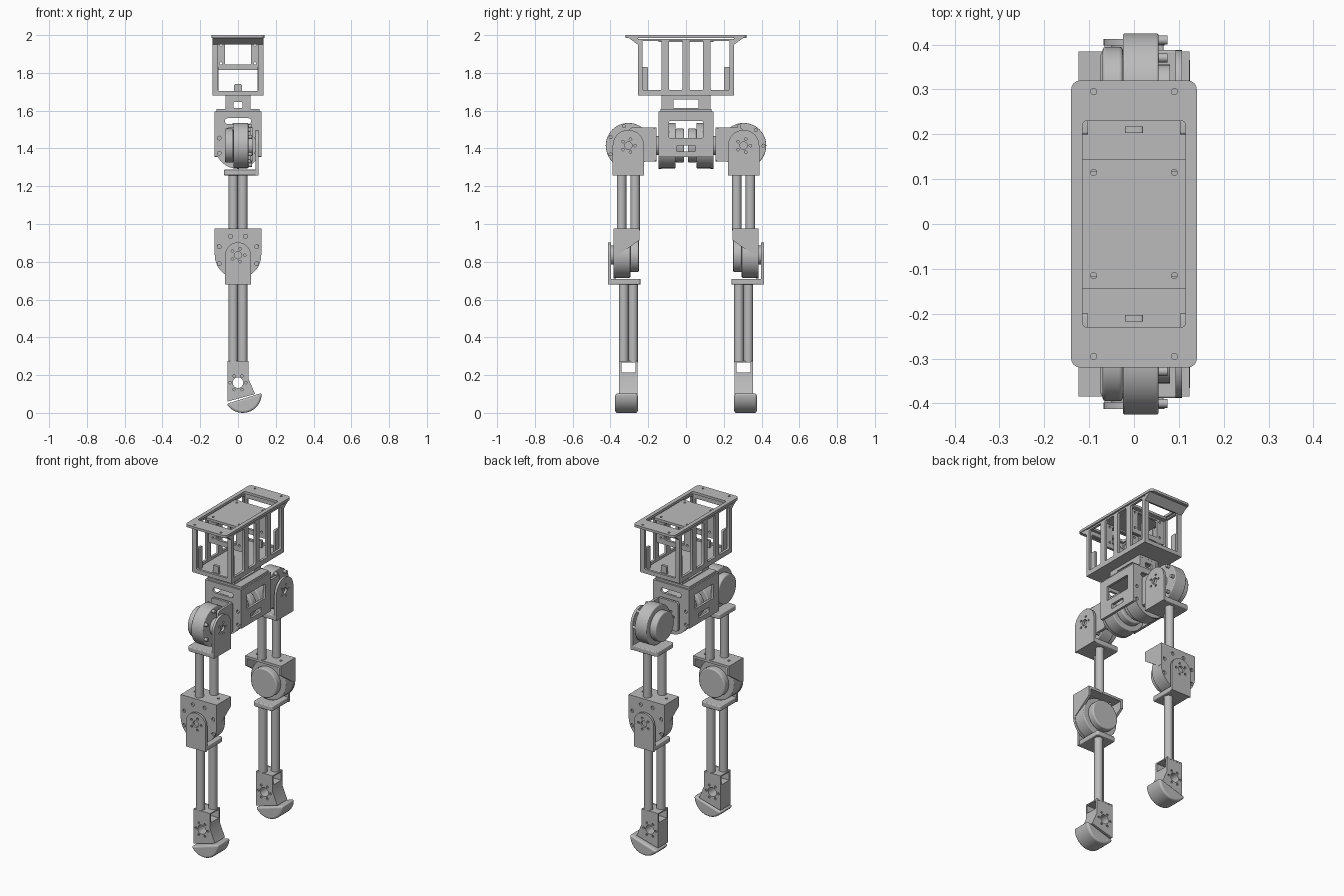
import bpy, bmesh
from math import cos, sin, pi
from mathutils import Matrix, Vector

if "Cube" in bpy.data.objects:
    bpy.data.objects.remove(bpy.data.objects["Cube"])

# Shared dimensions
SHEET = 0.015
HIP, KNEE, ANKLE = 1.415, 0.835, 0.16
LEG = 0.305
MOTOR, CAP, HUB = 0.12, 0.09, 0.05
TUBE = 0.025
CAGE, CAGE_HALF = 1.83, 0.15
LONG, WIDE = 0.255, 0.135
SIDES = (-1, 1)

grey = bpy.data.materials.new("plain_grey")
grey.use_nodes = True
grey.diffuse_color = (0.5, 0.5, 0.5, 1)
shader = grey.node_tree.nodes["Principled BSDF"]
shader.inputs["Base Color"].default_value = grey.diffuse_color

# Drawing plane for each extrusion direction
FRAMES = {
    "x": Matrix(((0, 0, 1), (1, 0, 0), (0, 1, 0))).to_4x4(),
    "y": Matrix(((1, 0, 0), (0, 0, -1), (0, 1, 0))).to_4x4(),
    "z": Matrix.Identity(4),
}


def arc(u, v, radius, start, end, steps=16):
    angles = [start + (end - start) * i / steps for i in range(steps + 1)]
    return [(u + radius * cos(a), v + radius * sin(a)) for a in angles]


def circle(u, v, radius, steps=12):
    return arc(u, v, radius, 0, 2 * pi, steps)[:-1]


def rect(u, v, half_u, half_v, radius=0.005):
    """Rounded rectangle around a centre."""
    quarter = pi / 2
    points = []
    for k, (su, sv) in enumerate(((1, 1), (-1, 1), (-1, -1), (1, -1))):
        points += arc(u + su * (half_u - radius), v + sv * (half_v - radius),
                      radius, k * quarter, (k + 1) * quarter, 4)
    return points


def tongue(u, v, radius, end):
    """Half disc continued by a straight tab up or down to a given height."""
    start = pi if end > v else 0
    side = radius if end > v else -radius
    return arc(u, v, radius, start, start + pi) + [(u + side, end), (u - side, end)]


def ring(u, v, radius, hole=0.007, count=6):
    return [circle(*p, hole, 8) for p in circle(u, v, radius, count)]


def grid(half_u, half_v, hole=0.007, v=0):
    return [circle(a * half_u, v + b * half_v, hole) for a in SIDES for b in SIDES]


def plate(name, axis, at, outline, holes=(), thick=SHEET, bevel=0.0):
    """Extrude a flat profile with holes, centred at a position along an axis."""
    curve = bpy.data.curves.new(name, "CURVE")
    curve.dimensions, curve.fill_mode = "2D", "BOTH"
    curve.extrude = thick / 2
    for loop in [outline, *holes]:
        spline = curve.splines.new("POLY")
        spline.points.add(len(loop) - 1)
        for point, (u, v) in zip(spline.points, loop):
            point.co = (u, v, 0, 1)
        spline.use_cyclic_u = True
    draft = bpy.data.objects.new(name, curve)
    bpy.context.collection.objects.link(draft)
    bpy.context.view_layer.update()
    graph = bpy.context.evaluated_depsgraph_get()
    mesh = bpy.data.meshes.new_from_object(draft.evaluated_get(graph))
    bpy.data.objects.remove(draft)
    offset = Vector([at if letter == axis else 0 for letter in "xyz"])
    mesh.transform(Matrix.Translation(offset) @ FRAMES[axis])
    bm = bmesh.new()
    bm.from_mesh(mesh)
    bmesh.ops.remove_doubles(bm, verts=bm.verts, dist=0.00001)
    bmesh.ops.dissolve_limit(bm, angle_limit=0.01, verts=bm.verts, edges=bm.edges)
    bmesh.ops.recalc_face_normals(bm, faces=bm.faces)
    bm.to_mesh(mesh)
    bm.free()
    mesh.materials.clear()
    mesh.materials.append(grey)
    obj = bpy.data.objects.new(name, mesh)
    bpy.context.collection.objects.link(obj)
    bpy.ops.object.select_all(action="DESELECT")
    obj.select_set(True)
    bpy.context.view_layer.objects.active = obj
    bpy.ops.object.shade_smooth_by_angle(angle=0.6)
    if bevel:
        mod = obj.modifiers.new("rounding", "BEVEL")
        mod.width, mod.segments = bevel, 4
        mod.limit_method, mod.angle_limit = "ANGLE", 1


def cylinder(name, axis, at, thick, u, v, radius, bevel=0.0):
    plate(name, axis, at, circle(u, v, radius, 48), thick=thick, bevel=bevel)


def motor(name, axis, at, facing, u, v):
    """Wide body, narrower rear cap and output hub; facing points to the hub."""
    body = 0.08
    cylinder(name, axis, at, body, u, v, MOTOR, SHEET / 3)
    cylinder(name + "_cap", axis, at - facing * (body + CAP / 2) / 2, CAP / 2, u, v, CAP, SHEET / 2)
    cylinder(name + "_hub", axis, at + facing * body / 2, HUB, u, v, HUB)


# Body cage: lid, tray, floor, slatted sides and open ends
plate("cage_lid", "z", 1.992, rect(0, 0, 0.14, 0.32, 0.02),
      [rect(0, 0, 0.115, 0.23, 0.01), *grid(0.09, 0.295)])
plate("cage_tray", "z", 1.972, rect(0, 0, 0.12, 0.145, 0.01), grid(0.09, 0.115))
plate("cage_floor", "z", CAGE - CAGE_HALF + SHEET / 2, rect(0, 0, WIDE, LONG))
slots = [rect(s * y, 1.84, half, 0.13) for s in SIDES for y, half in ((0.18, 0.05), (0.055, 0.036))]
for s in SIDES:
    plate("cage_side", "x", s * (WIDE - SHEET / 2), rect(0, CAGE, LONG, CAGE_HALF), slots)
    plate("cage_end", "y", s * (LONG - SHEET / 2), rect(0, CAGE, WIDE, CAGE_HALF),
          [rect(0, CAGE, 0.105, 0.125)])
    plate("lid_gusset", "x", 0,
          [(s * LONG, 1.95), (s * LONG, 1.99), (s * 0.31, 1.99)], thick=2 * WIDE)
    plate("tray_support", "y", s * 0.11, rect(0, 1.89, 0.12, 0.075),
          [rect(0, 1.9, 0.07, 0.055), *grid(CAP, HUB, v=1.9)])
    plate("floor_tab", "y", s * 0.21, rect(0, 1.71, 0.02, 0.03))
    for x in SIDES:
        plate("corner_post", "x", x * 0.11, rect(s * 0.22, 1.76, 0.02, 0.07))

# Neck between cage and hip box
plate("neck_base", "z", 1.6, rect(0, 0, 0.115, WIDE))
plate("neck_top", "z", 1.675, rect(0, 0, 0.065, 0.13))
for s in SIDES:
    plate("neck_side", "x", s * 0.058, rect(0, 1.64, 0.13, 0.04), [rect(0, 1.637, 0.067, 0.023)])
    plate("neck_end", "y", s * 0.122, rect(0, 1.64, 0.065, 0.04), [rect(0, 1.63, 0.023, SHEET)])

# Hip box: folded sheet around two roll motors
ROOF = 1.595
plate("hip_box_roof", "z", ROOF - SHEET / 2, rect(0, 0, 0.123, 0.145))
for s in SIDES:
    plate("hip_box_end", "y", s * 0.138, tongue(0, HIP, 0.123, ROOF),
          [rect(0, 1.545, 0.07, SHEET, SHEET - 0.001), *grid(0.1, 0.04, 0.01, HIP)])
    plate("hip_box_side", "x", s * 0.116, rect(0, 1.475, 0.145, MOTOR),
          [rect(0, 1.5, CAP, 0.045), rect(0, 1.4, HUB, SHEET)])
    motor("roll_motor", "y", s * 0.095, s, 0, HIP)


def leg(s):
    """One leg, mirrored front to back by the sign s."""
    y = s * LEG

    # Hip link carrying the pitch motor
    plate("hip_link_back", "y", s * 0.165, rect(0.005, 1.42, 0.07, CAP, SHEET), ring(0, HIP, 0.035))
    plate("hip_link_arm", "x", 0.07, rect(s * 0.23, 1.42, 0.07, CAP, SHEET))
    motor("pitch_motor", "x", 0.015, 1, y, HIP)
    for u, v in circle(y, HIP, 0.105, 7):
        cylinder("pitch_motor_screw", "x", 0.06, 0.03, u, v, 0.01)

    # Thigh fork and its base
    bottom = 1.258
    plate("thigh_fork", "x", 0.1, tongue(y, HIP, 0.083, bottom),
          [circle(y, HIP, 0.02), *ring(y, HIP, 0.036, count=5)])
    plate("thigh_base", "z", bottom + SHEET, rect(SHEET, y, CAP, 0.083, SHEET),
          thick=2 * SHEET, bevel=SHEET / 3)

    # Paired tubes set on a diagonal
    for d in SIDES:
        cylinder("thigh_tube", "z", 1.115, 0.3, d * TUBE, y + d * 0.036, TUBE)
        cylinder("shin_tube", "z", 0.48, 0.42, d * TUBE, y + d * TUBE, TUBE)

    # Knee bracket: face, top and slanted cheeks around the motor
    top, outer, inner = 0.975, s * 0.385, s * 0.245
    plate("knee_face", "y", outer - s * SHEET / 2, tongue(0, KNEE, 0.123, top),
          [*grid(0.1, 0.045, 0.011, KNEE), *[circle(x * 0.04, 0.935, 0.011) for x in SIDES]])
    plate("knee_top", "z", top - SHEET / 2, rect(0, (outer + inner) / 2, MOTOR, 0.07),
          [circle(x * 0.08, y, 0.008) for x in SIDES])
    cheek = [(outer, top), (inner, top), (inner, 0.915), (s * 0.36, KNEE), (outer, KNEE)]
    for x in SIDES:
        plate("knee_cheek", "x", x * 0.116, cheek)
    motor("knee_motor", "y", s * 0.335, s, 0, KNEE)

    # Shin fork and its base
    plate("shin_fork", "y", s * 0.405, tongue(0, KNEE, 0.068, 0.68),
          [circle(0, KNEE, 0.02), *ring(0, KNEE, 0.036, count=5)])
    plate("shin_base", "z", 0.695, rect(0, s * 0.325, 0.066, 0.085, SHEET),
          thick=2 * SHEET, bevel=SHEET / 3)

    # Ankle bracket with a leaning lower edge
    half, roof, block_top = 0.056, 0.275, 0.215
    lower = [(half, 0.18), (CAP, 0.1), (-half, 0.06)]
    hole = circle(0, ANKLE, 0.028, 24)
    for offset in SIDES:
        plate("ankle_plate", "y", y + offset * 0.043, [(-half, roof), (half, roof), *lower],
              [hole, *ring(0, ANKLE, 0.042)], thick=SHEET * 0.8)
    plate("ankle_top", "z", roof - SHEET / 3, rect(0, y, half, HUB), thick=SHEET / 2)
    plate("ankle_block", "y", y, [(-half, block_top), (half, block_top), *lower], [hole], thick=0.08)

    # Tilted rocker foot
    plate("rocker_foot", "y", s * 0.315, arc(0.025, 0.1, 0.1, pi + 0.55, 2 * pi + 0.05),
          thick=MOTOR, bevel=0.018)


for side in SIDES:
    leg(side)
